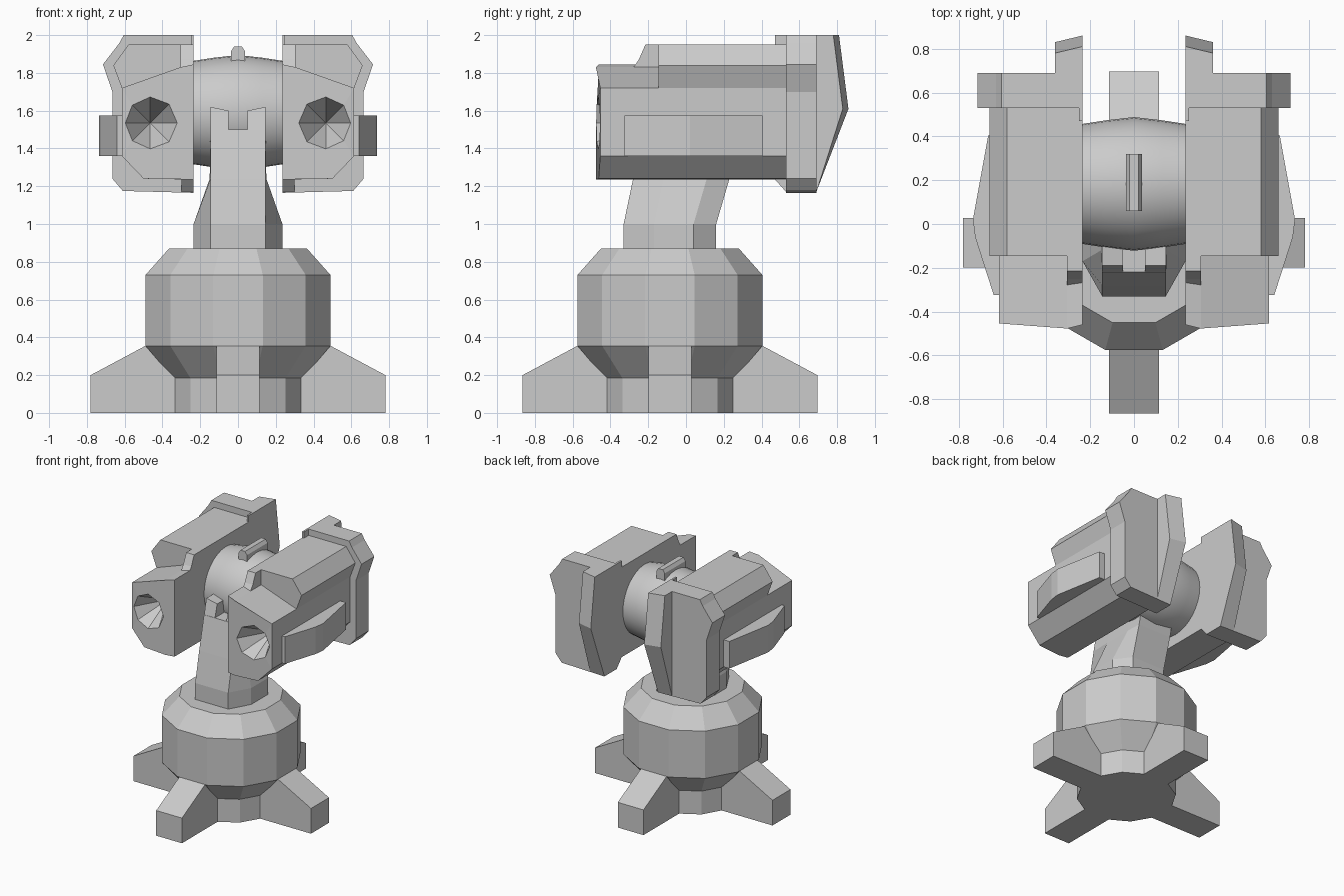
import bpy, bmesh, math
from mathutils import Matrix

if "Cube" in bpy.data.objects:
    bpy.data.objects.remove(bpy.data.objects["Cube"])

CY = -0.085   # centre of the base in y


def loft(name, rings, mirror=False):
    """Join equal-length point rings into a closed solid."""
    bm = bmesh.new()
    vs = [[bm.verts.new(p) for p in r] for r in rings]
    n = len(vs[0])
    for a, b in zip(vs, vs[1:]):
        for i in range(n):
            j = (i + 1) % n
            bm.faces.new((a[i], a[j], b[j], b[i]))
    bm.faces.new(vs[0])
    bm.faces.new(vs[-1])
    bmesh.ops.recalc_face_normals(bm, faces=bm.faces)
    me = bpy.data.meshes.new(name)
    bm.to_mesh(me)
    bm.free()
    ob = bpy.data.objects.new(name, me)
    bpy.context.collection.objects.link(ob)
    if mirror:
        ob.modifiers.new("Mirror", 'MIRROR').use_bisect_axis[0] = False
    return ob


def along_y(name, outline, y0, y1, mirror=True):
    return loft(name, [[(x, y, z) for x, z in outline] for y in (y0, y1)], mirror)


def along_x(name, outline, x0, x1, mirror=True):
    return loft(name, [[(x, y, z) for y, z in outline] for x in (x0, x1)], mirror)


# Twelve-sided base
def ring12(r, z):
    return [(r * math.cos(a), CY + r * math.sin(a), z)
            for a in (math.radians(15 + 30 * i) for i in range(12))]


loft("base_body", [ring12(r, z) for r, z in
     ((0.357, 0), (0.357, 0.185), (0.507, 0.355), (0.507, 0.73), (0.378, 0.87))])

# Four feet
for i in range(4):
    foot = along_x(f"foot_{i + 1}", [(0.2, 0), (0.78, 0), (0.78, 0.2), (0.49, 0.355), (0.2, 0.355)],
                   -0.113, 0.113, mirror=False)
    foot.data.transform(Matrix.Translation((0, CY, 0)) @ Matrix.Rotation(math.pi / 2 * i, 4, 'Z'))


# Neck leaning back, with two prongs that hold the drum
def neck_ring(z, w, yf, yb):
    return [(-0.145, yf, z), (0.145, yf, z), (w, yf + 0.16, z), (w, yb - 0.12, z),
            (0.145, yb, z), (-0.145, yb, z), (-w, yb - 0.12, z), (-w, yf + 0.16, z)]


loft("neck", [neck_ring(0.85, 0.235, -0.33, 0.16), neck_ring(1.0, 0.235, -0.33, 0.16),
              neck_ring(1.24, 0.15, -0.28, 0.23), neck_ring(1.5, 0.146, -0.22, 0.29)])
loft("neck_prong", [[(0.05, -0.22, 1.49), (0.145, -0.22, 1.49), (0.145, 0.1, 1.49), (0.05, 0.1, 1.49)],
                    [(0.05, -0.19, 1.6), (0.145, -0.19, 1.62), (0.145, 0.1, 1.62), (0.05, 0.1, 1.6)]], True)

# Bulged drum between the pods
drum = loft("drum", [[(x, 0.183 + r * math.cos(a), 1.59 + r * math.sin(a))
                      for a in (math.tau * i / 32 for i in range(32))]
                     for x, r in ((-0.26, 0.27), (-0.13, 0.29), (0, 0.305), (0.13, 0.29), (0.26, 0.27))])
bpy.context.view_layer.objects.active = drum
drum.select_set(True)
bpy.ops.object.shade_smooth_by_angle(angle=math.radians(35))
drum.select_set(False)

# Small sight rib on the drum
along_y("top_rib", [(-0.037, 1.84), (0.037, 1.84), (0.037, 1.915), (0.02, 1.94),
                    (-0.02, 1.94), (-0.037, 1.915)], 0.06, 0.32, mirror=False)

# Pod main housing
IN = 0.235
along_y("pod_housing", [(IN, 1.95), (0.58, 1.95), (0.66, 1.84), (0.615, 1.72),
                        (0.615, 1.36), (0.5, 1.24), (IN, 1.235)], -0.145, 0.56)

# Pod front block with an octagonal conical muzzle
front = [(IN, 1.845), (0.305, 1.83), (0.615, 1.72), (0.615, 1.36), (0.5, 1.24), (0.305, 1.237), (IN, 1.235)]


def face_y(x):
    return -0.46 if x < 0.3 else -0.477 + (x - 0.305) * 0.075


block = loft("pod_front_block", [[(x, face_y(x), z) for x, z in front],
                                 [(x, -0.145, z) for x, z in front]])
bpy.ops.mesh.primitive_cone_add(vertices=8, radius1=0.168, radius2=0, depth=0.3,
                                location=(0.465, -0.37, 1.535), rotation=(-math.pi / 2, 0, 0))
cutter = bpy.context.object
cutter.name = "muzzle_cutter"
cutter.hide_render = True
cut = block.modifiers.new("Muzzle", 'BOOLEAN')
cut.operation, cut.object, cut.solver = 'DIFFERENCE', cutter, 'EXACT'
bpy.context.view_layer.objects.active = block
bpy.ops.object.modifier_apply(modifier="Muzzle")
bpy.data.objects.remove(cutter)
block.modifiers.new("Mirror", 'MIRROR')

# Sloped ridge on the inner edge of the pod
along_x("pod_ridge", [(-0.285, 1.82), (-0.25, 1.87), (-0.215, 1.95), (-0.14, 1.95), (-0.14, 1.82)], IN, 0.305)

# Rear flange, back fin and inner lip
along_y("pod_flange", [(IN, 2.0), (0.605, 2.0), (0.63, 1.955), (0.715, 1.845), (0.665, 1.7),
                       (0.665, 1.24), (0.61, 1.175), (IN, 1.165)], 0.53, 0.69)


def fin_ring(x, d):
    return [(x, 0.6, 2.0), (x, 0.81 - d, 2.0), (x, 0.86 - d, 1.61), (x, 0.69, 1.17), (x, 0.6, 1.17)]


loft("pod_back_fin", [fin_ring(IN, 0), fin_ring(0.36, 0.03)], True)
along_x("pod_lip", [(0.47, 1.9), (0.47, 2.0), (0.6, 2.0), (0.6, 1.9)], IN, 0.25)
along_x("pod_lower_wedge", [(0.47, 1.237), (0.53, 1.17), (0.6, 1.17), (0.6, 1.237)], IN, 0.3)

# Bent side pad
pad = [(0.58, 0.405), (0.665, 0.405), (0.735, 0.02), (0.725, -0.06), (0.64, -0.325), (0.58, -0.325)]
loft("pod_side_pad", [[(x, y, z) for x, y in pad] for z in (1.36, 1.575)], True)
